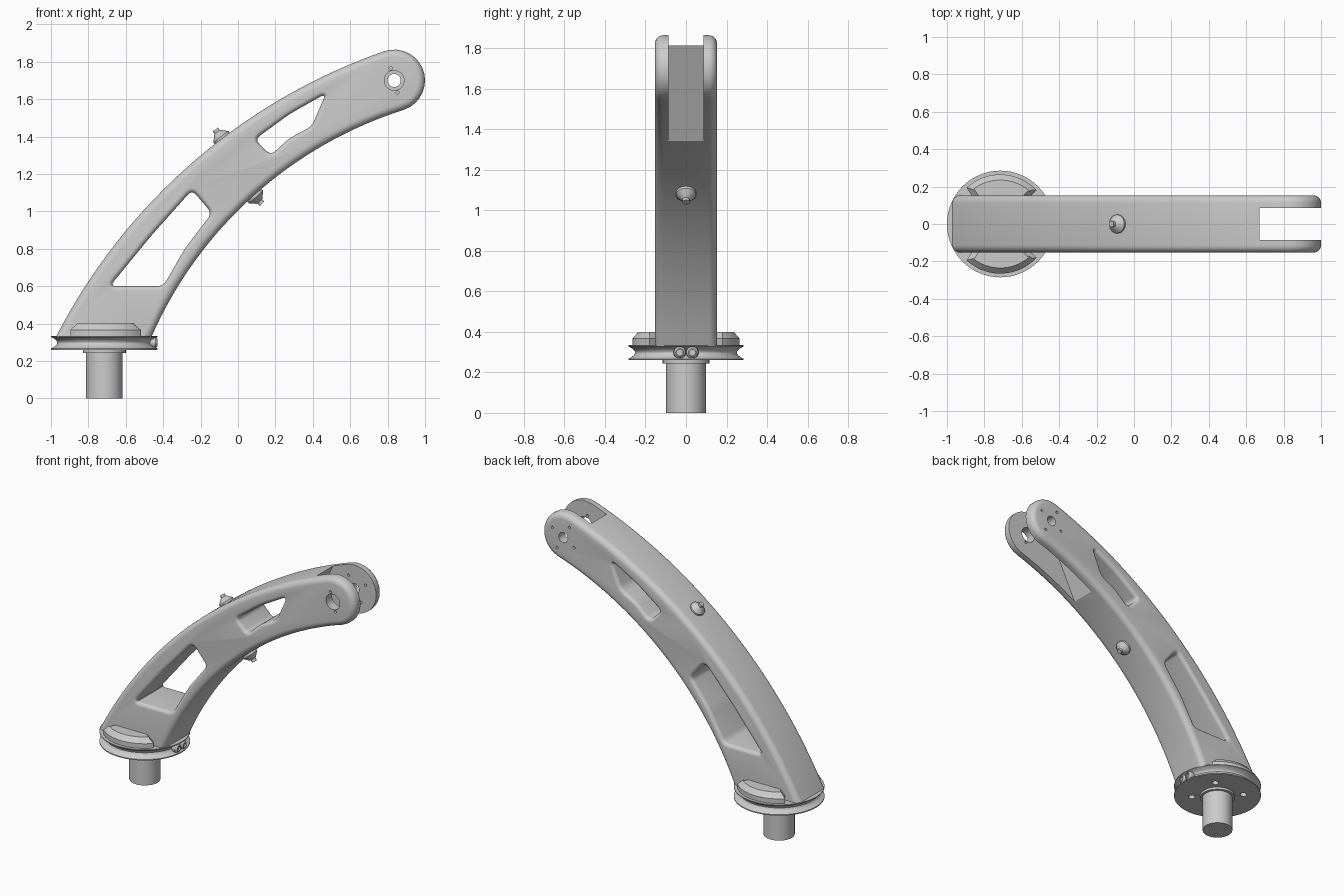
import bpy, bmesh
from math import sin, cos, pi, radians, atan2
from mathutils import Vector

if "Cube" in bpy.data.objects:
    bpy.data.objects.remove(bpy.data.objects["Cube"])

HALF = 0.153              # half thickness of the arm
BASE = Vector((-0.715, 0, 0))
PIVOT = (0.835, 1.70)


def solid(name, rings):
    """Closed skin through a list of equal-length vertex rings."""
    bm = bmesh.new()
    vs = [[bm.verts.new(p) for p in ring] for ring in rings]
    n = len(vs[0])
    for a, b in zip(vs, vs[1:]):
        for i in range(n):
            bm.faces.new((a[i], a[(i + 1) % n], b[(i + 1) % n], b[i]))
    bm.faces.new(vs[0])
    bm.faces.new(vs[-1])
    bmesh.ops.recalc_face_normals(bm, faces=bm.faces)
    me = bpy.data.meshes.new(name)
    bm.to_mesh(me)
    bm.free()
    ob = bpy.data.objects.new(name, me)
    bpy.context.collection.objects.link(ob)
    return ob


def inset(pts, d):
    """Move a closed 2D outline inwards by d (outwards if negative)."""
    p = [Vector(q) for q in pts]
    n = len(p)
    area = sum(p[i].x * p[(i + 1) % n].y - p[i].y * p[(i + 1) % n].x for i in range(n))
    if area < 0:
        p.reverse()
    out = []
    for i in range(n):
        e1 = (p[i] - p[i - 1]).normalized()
        e2 = (p[(i + 1) % n] - p[i]).normalized()
        m = Vector((-e1.y - e2.y, e1.x + e2.x)).normalized()
        out.append(p[i] + m * d / max(0.35, m.dot(Vector((-e1.y, e1.x)))))
    return out


def plate(name, pts, levels):
    """Outline in x-z, built up through (inset, y) levels."""
    return solid(name, [[(q.x, y, q.y) for q in inset(pts, d)] for d, y in levels])


def lathe(name, prof, loc, axis=(0, 0, 1), n=32):
    """Turn (radius, height) points about an axis."""
    rot = Vector((0, 0, 1)).rotation_difference(Vector(axis))
    return solid(name, [[Vector(loc) + rot @ Vector((r * cos(2 * pi * i / n), r * sin(2 * pi * i / n), h))
                         for i in range(n)] for r, h in prof])


def arc3(a, b, c, n):
    """Points on the circular arc through three points."""
    (ax, ay), (bx, by), (cx, cy) = a, b, c
    d = 2 * (ax * (by - cy) + bx * (cy - ay) + cx * (ay - by))
    sa, sb, sc = ax * ax + ay * ay, bx * bx + by * by, cx * cx + cy * cy
    ux = (sa * (by - cy) + sb * (cy - ay) + sc * (ay - by)) / d
    uy = (sa * (cx - bx) + sb * (ax - cx) + sc * (bx - ax)) / d
    r = ((ax - ux) ** 2 + (ay - uy) ** 2) ** 0.5
    t0, t1 = atan2(ay - uy, ax - ux), atan2(cy - uy, cx - ux)
    return [(ux + r * cos(t0 + (t1 - t0) * i / n), uy + r * sin(t0 + (t1 - t0) * i / n))
            for i in range(n + 1)]


def rounded(pts, d, n=5):
    """Round every corner of a 2D outline."""
    p = [Vector(q) for q in pts]
    out = []
    for i, c in enumerate(p):
        a = c + (p[i - 1] - c).normalized() * d
        b = c + (p[(i + 1) % len(p)] - c).normalized() * d
        for k in range(n + 1):
            t = k / n
            out.append(a * (1 - t) ** 2 + c * 2 * t * (1 - t) + b * t * t)
    return out


def fillet(f, sign, n=6):
    """(inset, y) levels for a plate with rounded rims."""
    half = [(sign * f * (1 - sin(pi / 2 * k / n)), -(HALF - f + f * cos(pi / 2 * k / n)))
            for k in range(n + 1)]
    return half + [(d, -y) for d, y in reversed(half)]


def cut(ob, cutter):
    cutter.hide_render = True
    m = ob.modifiers.new("cut", 'BOOLEAN')
    m.operation, m.solver, m.object = 'DIFFERENCE', 'EXACT', cutter
    bpy.context.view_layer.objects.active = ob
    bpy.ops.object.modifier_apply(modifier=m.name)
    bpy.data.objects.remove(cutter)


def y_drill(r, x, z, y0, y1):
    return lathe("drill", [(r, y0), (r, y1)], (x, 0, z), (0, 1, 0), 24)


# Curved arm with rounded rims and round fork end
end = [(PIVOT[0] + 0.165 * cos(radians(a)), PIVOT[1] + 0.165 * sin(radians(a)))
       for a in range(97, -71, -12)]
outline = ([(-1.02, 0.24)] + arc3((-0.97, 0.335), (-0.05, 1.417), (0.781, 1.856), 32) + end
           + arc3((0.889, 1.544), (0.11, 1.107), (-0.46, 0.335), 32) + [(-0.51, 0.24)])
arm = plate("curved_arm", outline, fillet(0.04, 1))
cut(arm, plate("trim", [(-1.3, 0.1), (0, 0.1), (0, 0.33), (-1.3, 0.33)], [(0, -0.4), (0, 0.4)]))

# Two lightening windows with softened lips
windows = [[(-0.685, 0.60), (-0.463, 0.871), (-0.245, 1.115), (-0.14, 0.99), (-0.283, 0.803), (-0.40, 0.60)],
           [(0.09, 1.385), (0.275, 1.52), (0.47, 1.63), (0.395, 1.455), (0.277, 1.393), (0.175, 1.30)]]
for w in windows:
    lv = fillet(0.025, -1)
    cut(arm, plate("window", rounded(w, 0.035), [(-0.025, -0.2)] + lv + [(-0.025, 0.2)]))

# Fork slot with slanted back wall
cut(arm, plate("slot", [(0.727, 1.93), (0.406, 1.28), (1.2, 1.28), (1.2, 1.93)], [(0, -0.086), (0, 0.086)]))

# Pivot and screw holes: two small ones in front, four behind
cut(arm, y_drill(0.053, *PIVOT, -0.2, -0.04))
cut(arm, y_drill(0.035, *PIVOT, 0.04, 0.2))
screws = [(0.067, 106, -1), (0.067, 286, -1)] + [(0.095, 30 + 90 * k, 1) for k in range(4)]
for rad, ang, s in screws:
    x, z = PIVOT[0] + rad * cos(radians(ang)), PIVOT[1] + rad * sin(radians(ang))
    cut(arm, y_drill(0.009, x, z, *sorted((0.06 * s, 0.2 * s))))

# Grooved pulley with screw holes underneath
groove = [(0.251 + 0.034 * (abs(t) / 4) ** 2, 0.298 + 0.031 * t / 4) for t in range(-4, 5)]
pulley = lathe("grooved_pulley", [(0.285, 0.260)] + groove + [(0.285, 0.335)], BASE, n=64)
for k in range(4):
    a = radians(45 + 90 * k)
    p = BASE + Vector((0.17 * cos(a), 0.17 * sin(a), 0))
    cut(pulley, lathe("drill", [(0.022, 0.2), (0.022, 0.31)], p, n=20))

# Shaft with collar and small end holes
shaft = lathe("shaft", [(0.098, 0), (0.098, 0.244), (0.115, 0.244), (0.115, 0.265)], BASE, n=48)
for k in range(3):
    a = radians(120 * k)
    p = BASE + Vector((0.06 * cos(a), 0.06 * sin(a), 0))
    cut(shaft, lathe("drill", [(0.008, -0.1), (0.008, 0.05)], p, n=12))

# Chamfered half-moon clamps on both sides of the arm foot
for s, label in ((-1, "front"), (1, "back")):
    seg = [(0.265 * cos(radians(a)), 0.265 * sin(radians(a))) for a in range(43, 138, 5)]
    seg += [(-0.12, 0.105), (0.12, 0.105)]
    solid(label + "_foot_clamp",
          [[BASE + Vector((q.x, s * q.y, z)) for q in inset(seg, d)]
           for d, z in ((0, 0.33), (0, 0.367), (0.03, 0.40))])

# Pair of cable ends in the pulley groove
for s in (-1, 1):
    lathe("cable_end", [(0.02, 0), (0.029, 0.012), (0.031, 0.025), (0.029, 0.038), (0.02, 0.048),
                        (0.014, 0.048), (0.014, 0.038)], (-0.478, s * 0.031, 0.298), (1, 0, 0), 24)

# Nipples on the outer and inner curve of the arm
for name, loc, axis in (("upper_nipple", (-0.085, 0, 1.39), (-0.61, 0, 0.79)),
                        ("lower_nipple", (0.088, 0, 1.085), (0.66, 0, -0.75))):
    lathe(name, [(0.05, -0.02), (0.05, 0.012), (0.022, 0.04), (0.017, 0.043), (0.017, 0.06)],
          loc, axis, 24)

bpy.ops.object.select_all(action='DESELECT')
for ob in bpy.context.scene.objects:
    ob.select_set(True)
bpy.context.view_layer.objects.active = arm
bpy.ops.object.shade_smooth_by_angle(angle=radians(30))
